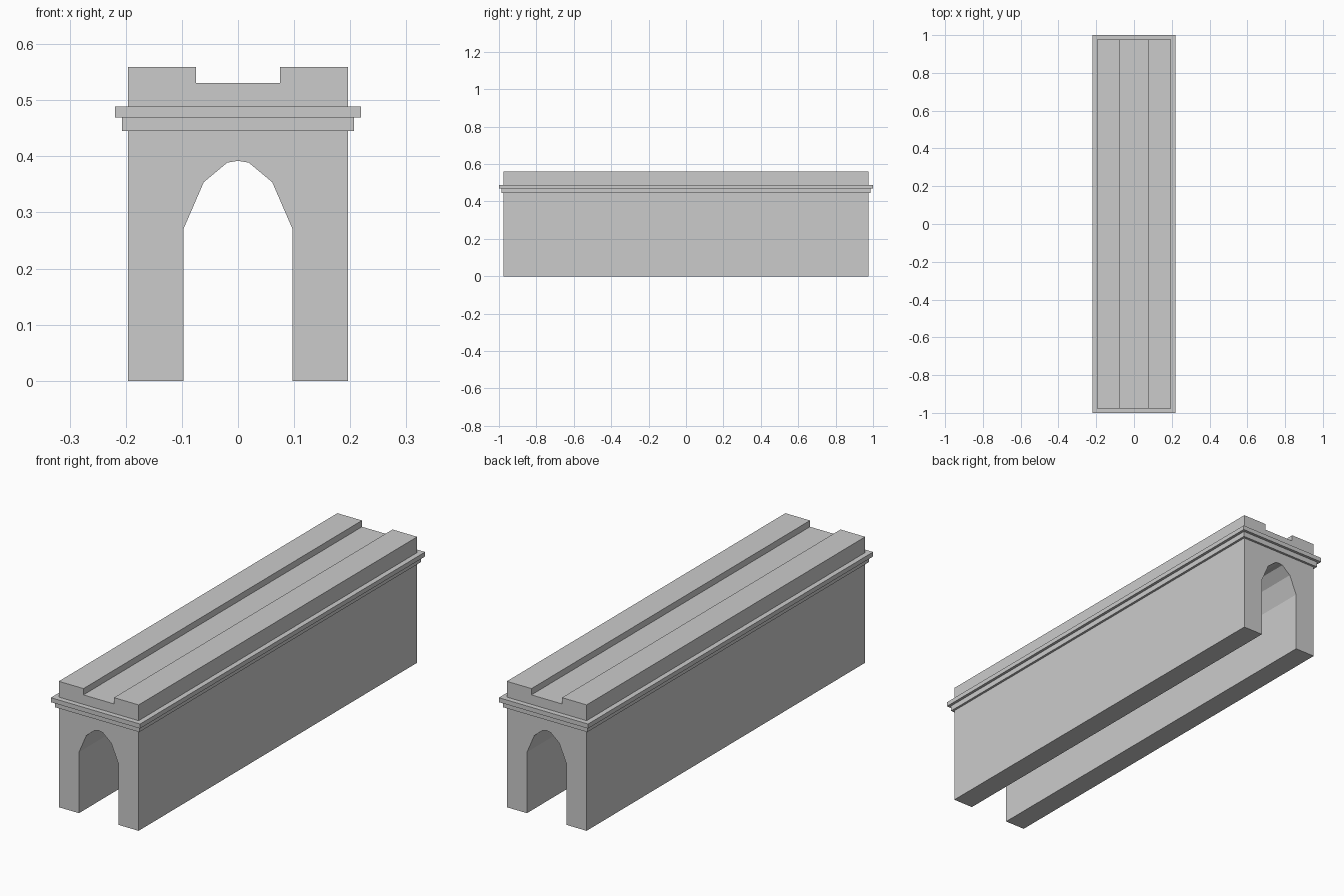
import bpy
import bmesh

if "Cube" in bpy.data.objects:
    bpy.data.objects.remove(bpy.data.objects["Cube"])

HALF_W, HALF_L = 0.196, 0.977  # half width and half length of the walls


def add_object(name, bm):
    mesh = bpy.data.meshes.new(name)
    bm.to_mesh(mesh)
    bm.free()
    obj = bpy.data.objects.new(name, mesh)
    bpy.context.collection.objects.link(obj)
    return obj


def extrude_profile(name, profile, half_length):
    """Extrude a closed x-z outline along y, centred on the origin."""
    bm = bmesh.new()
    face = bm.faces.new([bm.verts.new((x, -half_length, z)) for x, z in profile])
    result = bmesh.ops.extrude_face_region(bm, geom=[face], use_keep_orig=True)
    moved = [v for v in result["geom"] if isinstance(v, bmesh.types.BMVert)]
    bmesh.ops.translate(bm, verts=moved, vec=(0, 2 * half_length, 0))
    bmesh.ops.recalc_face_normals(bm, faces=bm.faces)
    return add_object(name, bm)


def wrap_moulding(name, steps):
    """Run a stepped (projection, z) profile around the four walls."""
    bm = bmesh.new()
    rings = []
    for out, z in steps:
        w, l = HALF_W + out, HALF_L + out
        corners = [(-w, -l), (w, -l), (w, l), (-w, l)]
        rings.append([bm.verts.new((x, y, z)) for x, y in corners])
    for a, b in zip(rings, rings[1:]):
        for i in range(4):
            j = (i + 1) % 4
            bm.faces.new((a[i], a[j], b[j], b[i]))
    return add_object(name, bm)


# Vaulted passage with side walls and the channel along its top
right_half = [(0.0, 0.392), (0.019, 0.389), (0.061, 0.354), (0.097, 0.271),
              (0.097, 0.0), (HALF_W, 0.0), (HALF_W, 0.559),
              (0.075, 0.559), (0.075, 0.531)]
left_half = [(-x, z) for x, z in reversed(right_half[1:])]
extrude_profile("arched_passage", right_half + left_half, HALF_L)

# Two-step cornice around all four sides
wrap_moulding("cornice", [(0, 0.445), (0.0105, 0.445), (0.0105, 0.469),
                          (0.023, 0.469), (0.023, 0.489), (0, 0.489)])
